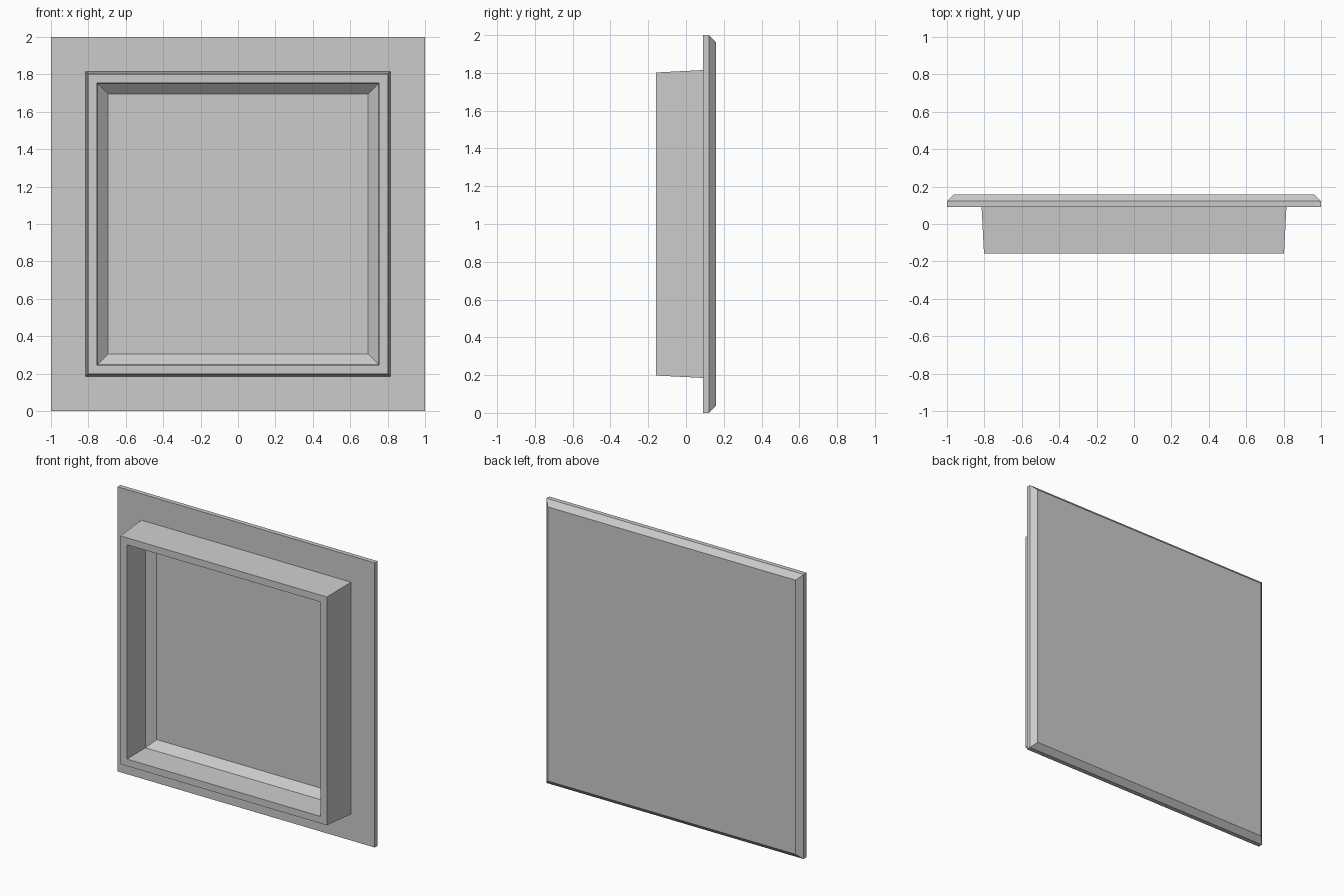
import bpy, bmesh

cube = bpy.data.objects.get("Cube")
if cube:
    bpy.data.objects.remove(cube, do_unlink=True)

grey = bpy.data.materials.new("light_grey")
grey.use_nodes = True
GREY = (0.6, 0.6, 0.6, 1)
grey.diffuse_color = GREY
grey.node_tree.nodes["Principled BSDF"].inputs["Base Color"].default_value = GREY

CENTRE_Z = 1.0


def square_loft(name, profile, capped):
    """Join concentric squares, each given as (half width, y)."""
    bm = bmesh.new()
    loops = []
    for half, y in profile:
        loops.append([bm.verts.new((sx * half, y, CENTRE_Z + sz * half))
                      for sx, sz in ((-1, -1), (1, -1), (1, 1), (-1, 1))])
    for a, b in zip(loops, loops[1:]):
        for i in range(4):
            j = (i + 1) % 4
            bm.faces.new((a[i], a[j], b[j], b[i]))
    if capped:
        bm.faces.new(loops[0])
        bm.faces.new(loops[-1])
    bmesh.ops.recalc_face_normals(bm, faces=bm.faces)
    mesh = bpy.data.meshes.new(name)
    bm.to_mesh(mesh)
    bm.free()
    mesh.materials.append(grey)
    obj = bpy.data.objects.new(name, mesh)
    bpy.context.collection.objects.link(obj)
    return obj


# Flat plate with a chamfered back edge
FRONT = 0.09
square_loft("back_plate", [(1, FRONT), (1, 0.122), (0.963, 0.158)], True)

# Raised tapered collar with a chamfer where its inside meets the plate
collar = [(0.815, FRONT), (0.802, -0.158), (0.753, -0.158),
          (0.748, 0.04), (0.695, FRONT)]
# closing the profile gives the collar a back that rests on the plate
square_loft("raised_frame", collar + collar[:1], False)
frame = bpy.data.objects["raised_frame"]
bm = bmesh.new()
bm.from_mesh(frame.data)
bmesh.ops.remove_doubles(bm, verts=bm.verts, dist=0.0001)
# drop the hidden faces lying on the plate
hidden = [f for f in bm.faces if all(abs(v.co.y - FRONT) < 0.001 for v in f.verts)]
bmesh.ops.recalc_face_normals(bm, faces=bm.faces)
bmesh.ops.delete(bm, geom=hidden, context='FACES')
bm.to_mesh(frame.data)
bm.free()
